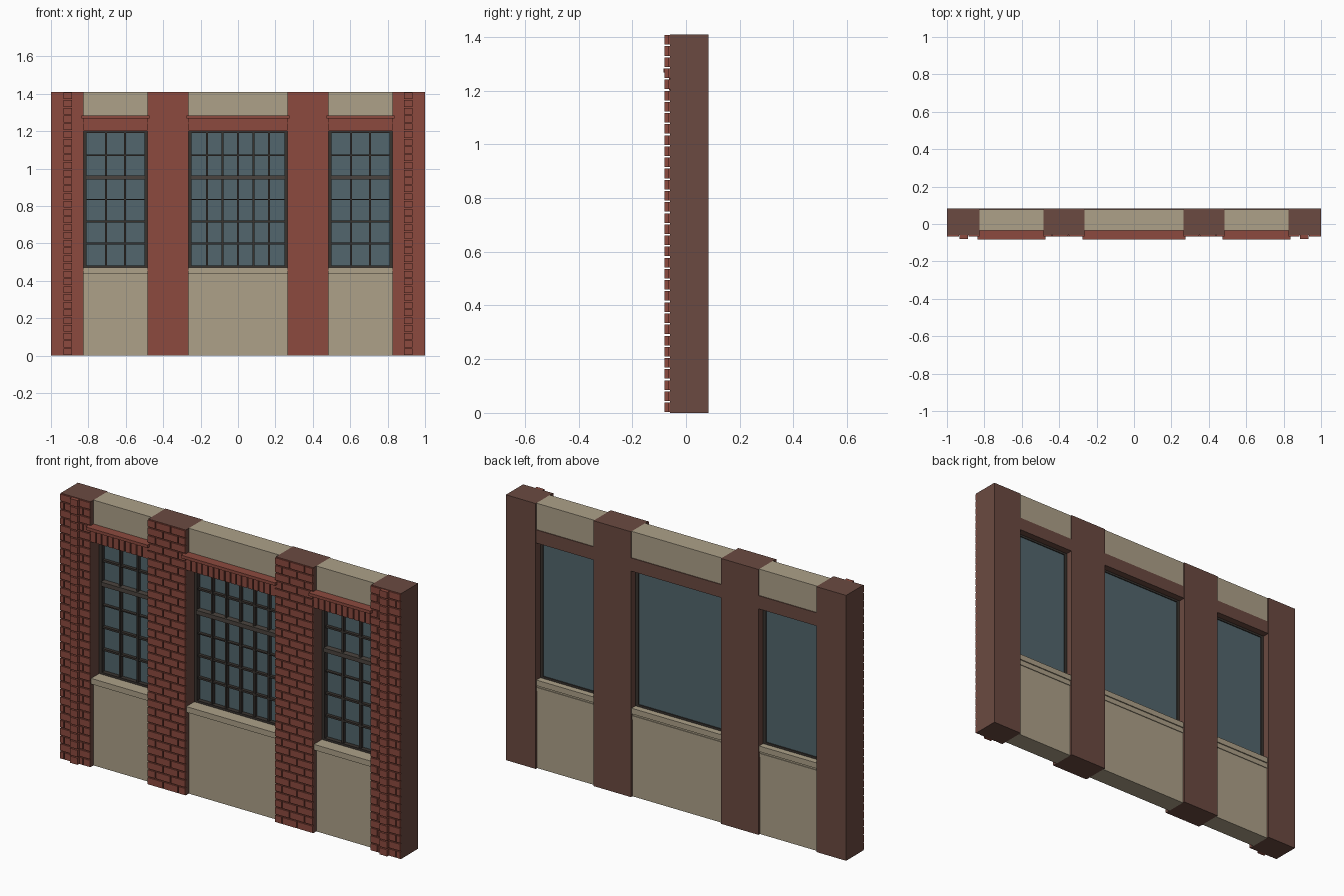
import bpy, bmesh
from mathutils import Matrix, Vector

if "Cube" in bpy.data.objects:
    bpy.data.objects.remove(bpy.data.objects["Cube"], do_unlink=True)


def material(name, hex_code):
    rgb = [int(hex_code[i:i + 2], 16) / 255 for i in (0, 2, 4)]
    lin = [c / 12.92 if c < 0.04045 else ((c + 0.055) / 1.055) ** 2.4 for c in rgb]
    mat = bpy.data.materials.new(name)
    mat.use_nodes = True
    mat.diffuse_color = (*lin, 1)
    mat.node_tree.nodes["Principled BSDF"].inputs["Base Color"].default_value = (*lin, 1)
    return mat


brick = material("red brick", "8c4a3e")
brown = material("brown masonry", "6b4a41")
stone = material("beige stone", "ada189")
glass = material("blue grey glass", "52666d")
frame = material("dark frame", "38332f")
rail = material("grey rail", "4b443e")


def boxes(name, mat, items, front_mat=None):
    """One object from many boxes given as (x range, y range, z range)."""
    bm = bmesh.new()
    for ranges in items:
        size = [b - a for a, b in ranges]
        mid = Vector([(a + b) / 2 for a, b in ranges])
        bmesh.ops.create_cube(bm, size=1, matrix=Matrix.Translation(mid) @ Matrix.Diagonal((*size, 1)))
    mesh = bpy.data.meshes.new(name)
    mesh.materials.append(mat)
    if front_mat:
        mesh.materials.append(front_mat)
        bm.normal_update()
        for f in bm.faces:
            f.material_index = int(f.normal.y < -0.9)
    bm.to_mesh(mesh)
    bm.free()
    obj = bpy.data.objects.new(name, mesh)
    bpy.context.collection.objects.link(obj)
    return obj


HEIGHT, ROWS, GAP = 1.41, 34, 0.006
ROW = HEIGHT / ROWS
BODY = (-0.06, 0.084)
FACE = (-0.061, -0.066)[::-1]


def course(x0, x1, length, row):
    """Bricks of one running-bond row."""
    z = (row * ROW + GAP / 2, (row + 1) * ROW - GAP / 2)
    out, x = [], x0
    end = x0 + (length if row % 2 else length / 2)
    while x < x1 - 0.01:
        stop = x1 if end > x1 - 0.015 else end
        out.append(((x, stop - (GAP if stop < x1 else 0)), (FACE[0], BODY[0] + 0.001), z))
        x, end = stop, stop + length
    return out


def mirrored(items):
    return [((-x[1], -x[0]), y, z) for x, y, z in items]


# Piers with raised bricks, and a projecting strip on the outer pair
inner, outer, strip = [], [], []
for r in range(ROWS):
    inner += course(0.265, 0.485, 0.088, r)
    outer += course(0.825, 0.886, 0.088, r) + course(0.935, 1.0, 0.088, r)
    strip.append(((0.888, 0.933), (-0.08, BODY[0] + 0.001),
                  (r * ROW + GAP / 2, (r + 1) * ROW - GAP / 2)))

for side, flip in (("left", lambda i: i), ("right", mirrored)):
    for part, x, bricks in (("inner", (0.265, 0.485), inner), ("outer", (0.825, 1.0), outer)):
        boxes(f"{side}_{part}_pier", brown, flip([(x, BODY, (0, HEIGHT))]), brick)
        boxes(f"{side}_{part}_pier_bricks", brick, flip(bricks))
    boxes(f"{side}_brick_strip", brick, flip(strip))


# Bays: wall, sill, window, lintel and top panel
SILL, HEAD = 0.47, 1.2
for name, x0, x1, cols in (("right", -0.825, -0.485, 3),
                           ("middle", -0.265, 0.265, 6),
                           ("left", 0.485, 0.825, 3)):
    x = (x0, x1)
    boxes(name + "_lower_wall", stone, [(x, (-0.035, 0.072), (0, 0.44))])
    boxes(name + "_sill", stone, [(x, (-0.055, 0.078), (0.44, SILL)),
                                  (x, (0.06, 0.076), (0.41, 0.43))])
    boxes(name + "_top_panel", stone, [(x, (-0.035, 0.078), (1.27, HEIGHT))])

    # Lintel with soldier bricks and a projecting ledge
    boxes(name + "_lintel", brown, [(x, (-0.056, 0.082), (HEAD, 1.27))], brick)
    count = round((x1 - x0) / 0.034)
    step = (x1 - x0) / count
    boxes(name + "_soldier_bricks", brick,
          [((x0 + i * step + GAP / 2, x0 + (i + 1) * step - GAP / 2),
            (-0.064, -0.055), (HEAD, 1.268)) for i in range(count)])
    boxes(name + "_lintel_ledge", brick,
          [((x0 - 0.011, x1 + 0.011), (-0.084, -0.03), (1.267, 1.283))])

    # Glass, opaque from behind
    boxes(name + "_glass", glass, [(x, (0.035, 0.04), (SILL, HEAD))])

    # Outer frame
    y, t = (0.012, 0.045), 0.016
    boxes(name + "_window_frame", frame,
          [((x0, x0 + t), y, (SILL, HEAD)), ((x1 - t, x1), y, (SILL, HEAD)),
           (x, y, (SILL, SILL + 0.011)), (x, y, (HEAD - 0.011, HEAD))])

    # Glazing bars on an even grid
    gx0, gx1, gz0, gz1 = x0 + t, x1 - t, SILL + 0.011, HEAD - 0.011
    bars = []
    for i in range(1, cols):
        c = gx0 + (gx1 - gx0) * i / cols
        bars.append(((c - 0.005, c + 0.005), (0.016, 0.036), (gz0, gz1)))
    for i in (1, 2, 3, 5):
        c = gz0 + (gz1 - gz0) * i / 6
        h = 0.003 if i == 3 else 0.005
        bars.append(((gx0, gx1), (0.018, 0.036), (c - h, c + h)))
    boxes(name + "_glazing_bars", frame, bars)
    c = gz0 + (gz1 - gz0) * 4 / 6
    boxes(name + "_transom_rail", rail, [((gx0, gx1), (0.004, 0.036), (c - 0.011, c + 0.011))])
